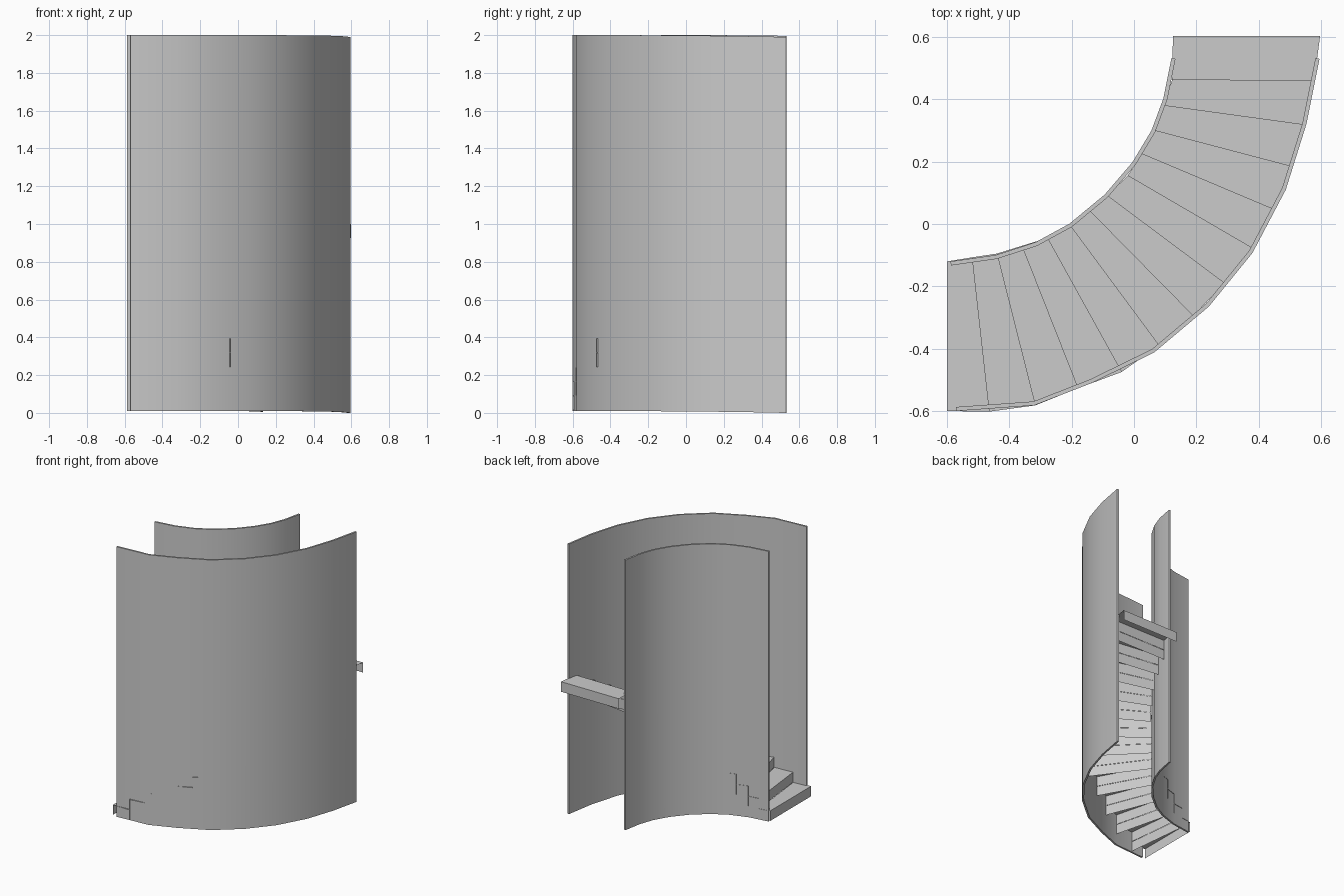
import bpy, bmesh
from mathutils import Vector

if "Cube" in bpy.data.objects:
    bpy.data.objects.remove(bpy.data.objects["Cube"])

# Inner and outer ends of each step line, as (x, y) pairs
LINES = [((-.6, -.12), (-.6, -.6)), ((-.52, -.107), (-.465, -.602)),
         ((-.44, -.095), (-.317, -.582)), ((-.36, -.07), (-.18, -.527)),
         ((-.278, -.045), (-.04, -.475)), ((-.205, -.005), (.08, -.39)),
         ((-.145, .045), (.19, -.295)), ((-.085, .09), (.29, -.19)),
         ((-.02, .155), (.38, -.078)), ((.025, .225), (.445, .048)),
         ((.065, .3), (.51, .183)), ((.095, .38), (.545, .318)),
         ((.122, .462), (.578, .46)), ((.125, .603), (.597, .603))]
OUTER = [(-.57, -.6), (-.32, -.582), (-.135, -.51), (.065, -.412), (.24, -.265),
         (.38, -.093), (.487, .11), (.553, .32), (.595, .53)]
INNER = [(-.587, -.133), (-.44, -.112), (-.31, -.07), (-.2, -.01), (-.085, .085),
         (.005, .19), (.068, .295), (.107, .4), (.133, .53)]


def finish(name, bm):
    mesh = bpy.data.meshes.new(name)
    bm.to_mesh(mesh)
    bm.free()
    ob = bpy.data.objects.new(name, mesh)
    bpy.context.collection.objects.link(ob)
    return ob


def wall(name, pts, side, end_drop, t=.013):
    """Thin upright wall along a path, thickened to one side."""
    bm = bmesh.new()
    rings = []
    for i, p in enumerate(pts):
        d = Vector(pts[min(i + 1, len(pts) - 1)]) - Vector(pts[max(i - 1, 0)])
        n = Vector((-d.y, d.x)).normalized() * t * side
        drop = end_drop * (i / (len(pts) - 1)) ** 4
        a, b = Vector(p), Vector(p) + n
        rings.append([bm.verts.new((q.x, q.y, z - drop))
                      for q, z in ((a, .01), (b, .01), (b, 2), (a, 2))])
    for r, s in zip(rings, rings[1:]):
        for j in range(4):
            k = (j + 1) % 4
            bm.faces.new((r[j], r[k], s[k], s[j]))
    bm.faces.new(rings[0])
    bm.faces.new(rings[-1][::-1])
    bmesh.ops.recalc_face_normals(bm, faces=bm.faces)
    ob = finish(name, bm)
    bpy.ops.object.select_all(action='DESELECT')
    ob.select_set(True)
    bpy.context.view_layer.objects.active = ob
    bpy.ops.object.shade_smooth_by_angle(angle=.5)


# Curved walls either side of the stair
wall("outer_wall", OUTER, 1, .01)
wall("inner_wall", INNER, 1, .004)

# Steps: a tread with a front riser and a back riser, open at ends and below
RISE, H = .0758, .074
for k, (front, back) in enumerate(zip(LINES, LINES[1:])):
    bm = bmesh.new()
    top = .09 + RISE * k
    rows = [[bm.verts.new((x, y, z)) for x, y in line]
            for line, z in ((front, top - H), (front, top), (back, top), (back, top - H))]
    for a, b in zip(rows, rows[1:]):
        bm.faces.new((a[0], a[1], b[1], b[0]))
    finish(f"step_{k + 1:02d}", bm)
